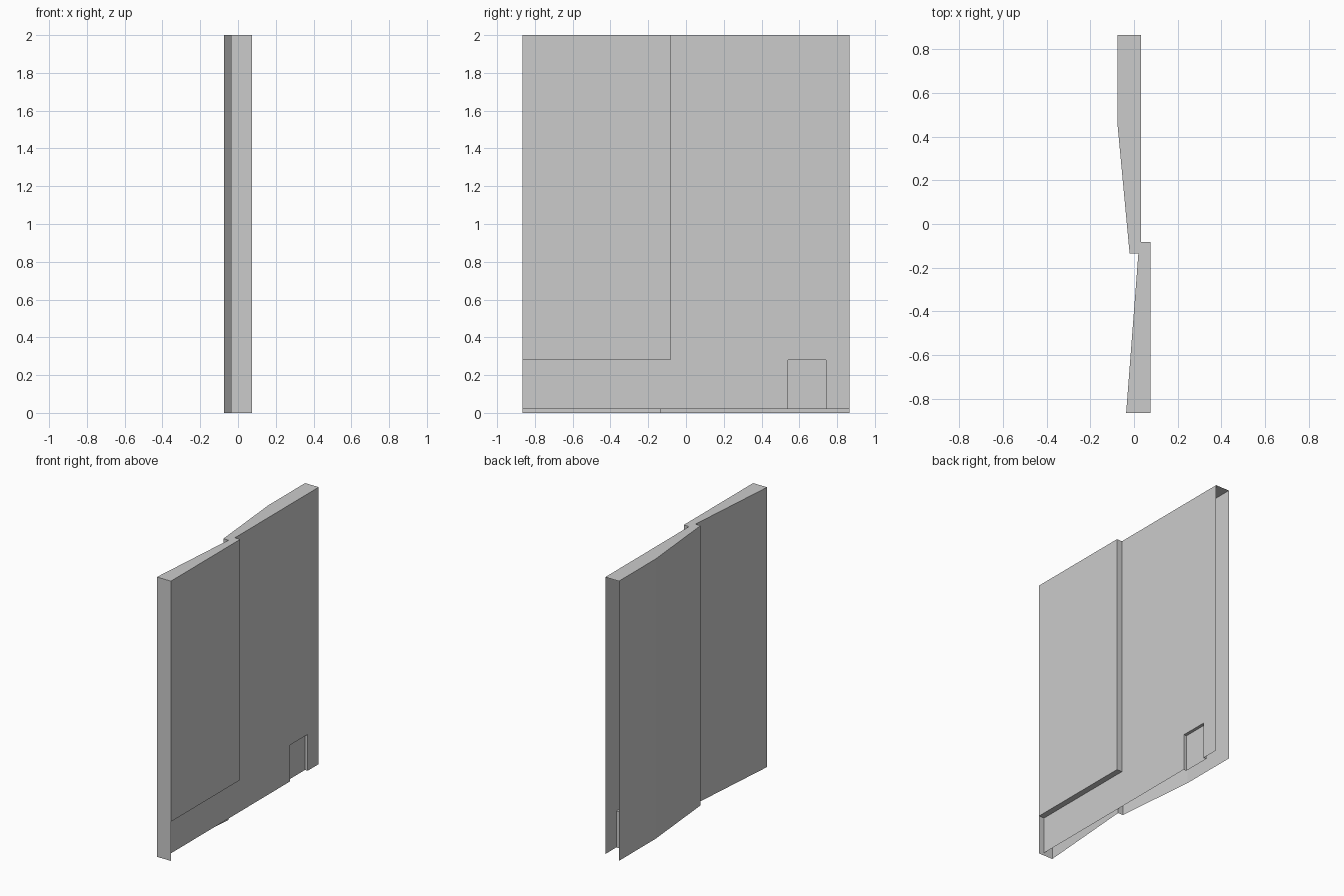
import bpy

if "Cube" in bpy.data.objects:
    bpy.data.objects.remove(bpy.data.objects["Cube"])

W, H = 0.865, 2.0                          # half length, height
XB, XM, XF = -0.075, 0.033, 0.075          # back, main face and raised face
FOOT, KICK = 0.02, 0.28                    # gap under face, top of kick strip
SEAM, STEP = -0.082, -0.136                # seam on the face, step on the back
N0, N1, ND = 0.54, 0.74, 0.022             # niche sides and depth

BACK = [(XB, W), (XB, 0.45), (-0.02, STEP), (0.02, STEP), (-0.036, -W)]


def add(name, faces):
    """Object made of separate flat polygons."""
    verts, polys = [], []
    for f in faces:
        polys.append(range(len(verts), len(verts) + len(f)))
        verts += f
    me = bpy.data.meshes.new(name)
    me.from_pydata(verts, [], [list(p) for p in polys])
    ob = bpy.data.objects.new(name, me)
    bpy.context.collection.objects.link(ob)


def walls(path, z0, z1):
    """Upright walls along an xy path."""
    return [[(*a, z0), (*a, z1), (*b, z1), (*b, z0)] for a, b in zip(path, path[1:])]


def flat_x(x, outline):
    return [(x, y, z) for y, z in outline]


def flat_z(z, outline):
    return [(x, y, z) for x, y in outline]


# Stepped, tapering back and closed front end (far end and base are open)
add("back_wall", walls(BACK[::-1], 0, H))
add("front_end", walls([(XF, -W), BACK[-1]], 0, H))

# Top cap
add("top_cap", [flat_z(H, BACK + [(XF, -W), (XF, SEAM), (XM, SEAM), (XM, W)])])

# Raised panel with its seam edge and underside
add("raised_panel",
    walls([(XM, SEAM), (XF, SEAM), (XF, -W)], KICK, H)
    + [flat_z(KICK, [(XM, -W), (XM, SEAM), (XF, SEAM), (XF, -W)])])

# Main face running into the kick strip, cut around the niche
add("main_face", [
    flat_x(XM, [(-W, FOOT), (SEAM, FOOT), (SEAM, KICK), (-W, KICK)]),
    flat_x(XM, [(SEAM, FOOT), (N0, FOOT), (N0, KICK), (N1, KICK), (N1, FOOT),
                (W, FOOT), (W, H), (SEAM, H)])])

# Shallow niche near the floor
add("niche",
    walls([(XM, N1), (XM - ND, N1), (XM - ND, N0), (XM, N0)], FOOT, KICK)
    + [flat_z(KICK, [(XM, N0), (XM - ND, N0), (XM - ND, N1), (XM, N1)])])
